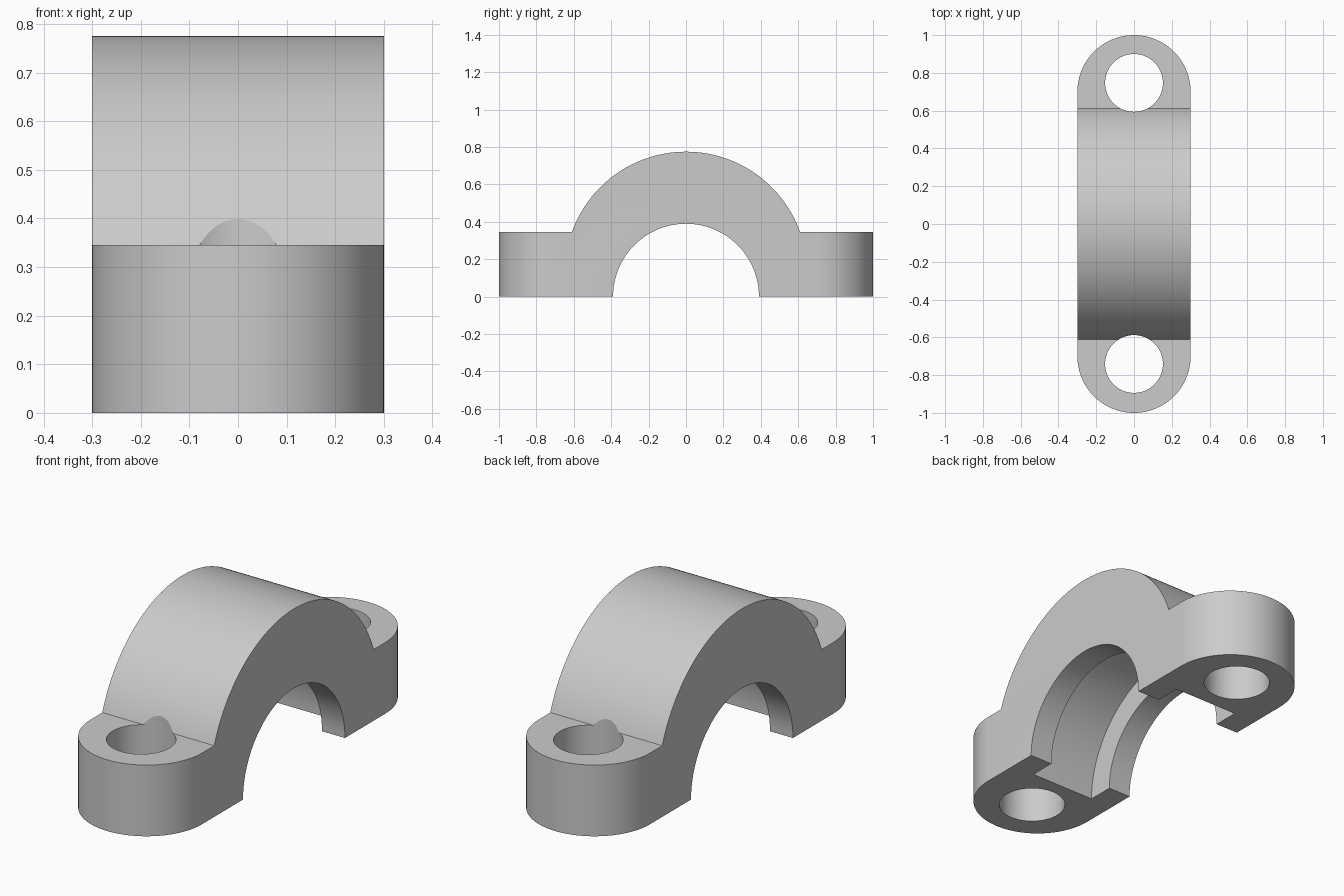
import bpy
import bmesh
from math import sin, cos, pi, atan2, radians
from mathutils import Vector

if "Cube" in bpy.data.objects:
    bpy.data.objects.remove(bpy.data.objects["Cube"], do_unlink=True)

HALF_WIDTH = 0.3
LUG_TOP = 0.345
BORE_R, GROOVE_R = 0.39, 0.52
GROOVE_HALF = 0.177
CROWN_Z, CROWN_R = 0.127, 0.648
CROWN_FOOT = 0.61
BOLT_R = 0.153

grey = bpy.data.materials.new("cast grey")
grey.use_nodes = True
grey.diffuse_color = (0.6, 0.6, 0.6, 1)
grey.node_tree.nodes["Principled BSDF"].inputs["Base Color"].default_value = (0.6, 0.6, 0.6, 1)


def arc(cx, cy, r, start, end, steps):
    """Points on an arc, both ends included."""
    angles = [start + (end - start) * i / steps for i in range(steps + 1)]
    return [(cx + r * cos(a), cy + r * sin(a)) for a in angles]


def prism(name, outline, low, high, axis):
    """Extrude a closed outline along x (outline in y, z) or z (outline in x, y)."""
    bm = bmesh.new()
    if axis == "x":
        verts = [bm.verts.new((low, a, b)) for a, b in outline]
        push = Vector((high - low, 0, 0))
    else:
        verts = [bm.verts.new((a, b, low)) for a, b in outline]
        push = Vector((0, 0, high - low))
    face = bm.faces.new(verts)
    extruded = bmesh.ops.extrude_face_region(bm, geom=[face], use_keep_orig=True)
    moved = [v for v in extruded["geom"] if isinstance(v, bmesh.types.BMVert)]
    bmesh.ops.translate(bm, verts=moved, vec=push)
    bmesh.ops.recalc_face_normals(bm, faces=bm.faces)
    mesh = bpy.data.meshes.new(name)
    bm.to_mesh(mesh)
    bm.free()
    mesh.materials.append(grey)
    obj = bpy.data.objects.new(name, mesh)
    bpy.context.collection.objects.link(obj)
    return obj


def combine(target, tool, operation):
    """Apply a boolean and discard the tool."""
    tool.hide_render = True
    mod = target.modifiers.new("cut", "BOOLEAN")
    mod.operation = operation
    mod.solver = "EXACT"
    mod.object = tool
    bpy.context.view_layer.objects.active = target
    bpy.ops.object.modifier_apply(modifier=mod.name)
    bpy.data.objects.remove(tool, do_unlink=True)


# Side profile: two lugs, crown arc above and half-round bore below
foot_angle = atan2(LUG_TOP - CROWN_Z, CROWN_FOOT)
profile = [(1.1, 0), (1.1, LUG_TOP)]
profile += arc(0, CROWN_Z, CROWN_R, foot_angle, pi - foot_angle, 80)
profile += [(-1.1, LUG_TOP), (-1.1, 0)]
profile += arc(0, 0, BORE_R, pi, 0, 64)
cap = prism("bearing_cap", profile, -0.4, 0.4, "x")

# Rounded ends seen from above
end = 1 - HALF_WIDTH
stadium = arc(0, end, HALF_WIDTH, 0, pi, 48) + arc(0, -end, HALF_WIDTH, pi, 2 * pi, 48)
combine(cap, prism("plan_shape", stadium, -0.2, 1, "z"), "INTERSECT")

# Wider groove inside the bore, leaving a lip on each side
groove = arc(0, 0, GROOVE_R, 0, pi, 64) + [(-GROOVE_R, -0.2), (GROOVE_R, -0.2)]
combine(cap, prism("groove_cutter", groove, -GROOVE_HALF, GROOVE_HALF, "x"), "DIFFERENCE")

# Bolt holes, which also nick the foot of the crown
for y in (0.747, -0.741):
    hole = arc(0, y, BOLT_R, 0, 2 * pi, 64)[:-1]
    combine(cap, prism("bolt_cutter", hole, -0.2, 1, "z"), "DIFFERENCE")

bpy.ops.object.select_all(action="DESELECT")
cap.select_set(True)
bpy.context.view_layer.objects.active = cap
bpy.ops.object.shade_smooth_by_angle(angle=radians(15))
